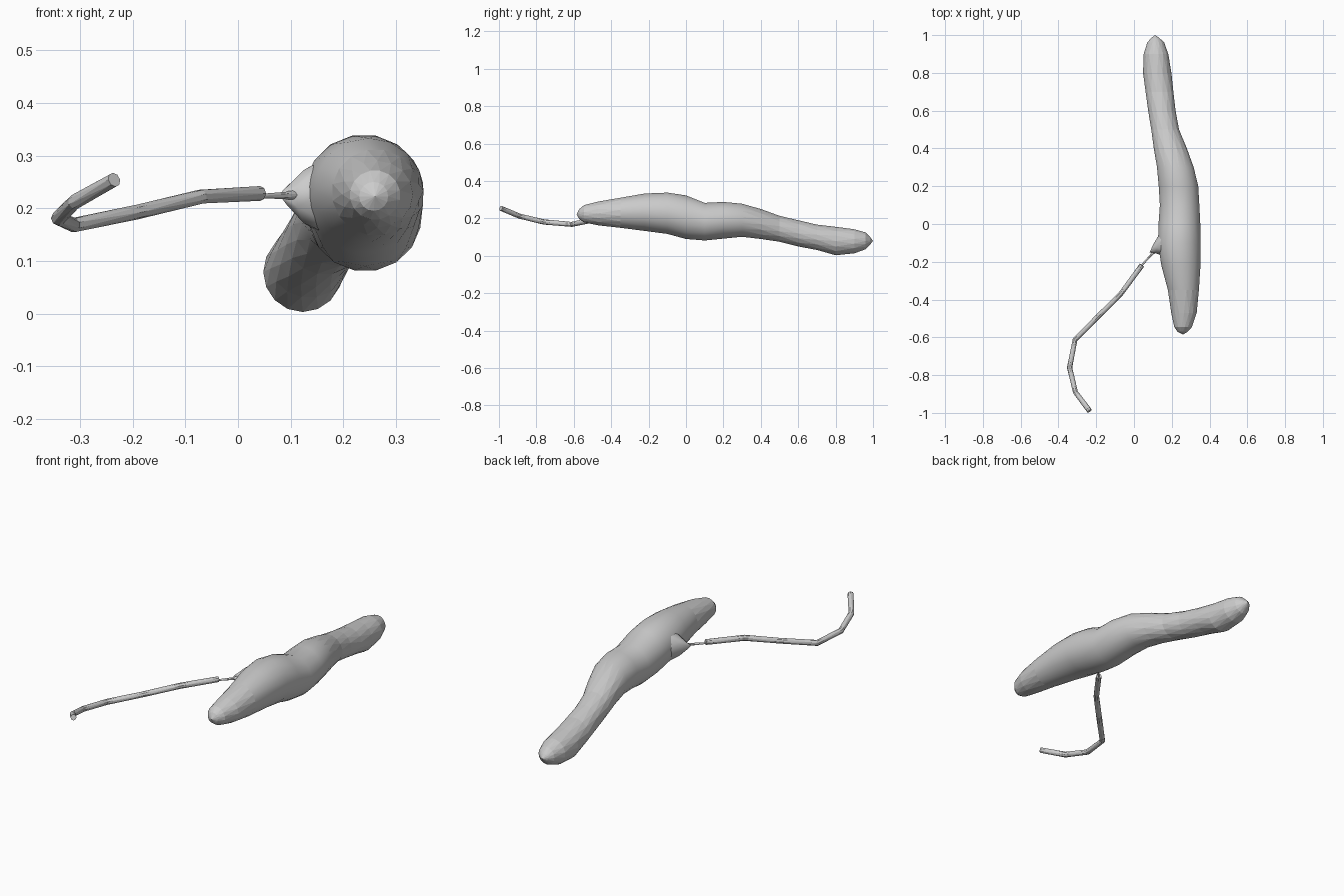
import bpy, bmesh, math
from mathutils import Vector

cube = bpy.data.objects.get("Cube")
if cube:
    bpy.data.objects.remove(cube, do_unlink=True)

grey = bpy.data.materials.new("plain grey")
grey.use_nodes = True
colour = (0.6, 0.6, 0.6, 1)
grey.diffuse_color = colour
grey.node_tree.nodes["Principled BSDF"].inputs["Base Color"].default_value = colour


def finish(bm, name, smooth):
    """Turn the mesh into an object, smooth where the rule says so."""
    bmesh.ops.recalc_face_normals(bm, faces=bm.faces)
    for f in bm.faces:
        f.smooth = smooth(f.calc_center_median())
    mesh = bpy.data.meshes.new(name)
    bm.to_mesh(mesh)
    bm.free()
    mesh.materials.append(grey)
    obj = bpy.data.objects.new(name, mesh)
    bpy.context.collection.objects.link(obj)
    return obj


def loft(name, rings, sides, tips, smooth):
    """Join rings (centre, axis u, axis v) with staggered triangles."""
    bm = bmesh.new()
    loops = []
    for k, (c, u, v) in enumerate(rings):
        angles = [math.tau * (i + (k % 2) / 2) / sides for i in range(sides)]
        loops.append([bm.verts.new(c + u * math.cos(a) + v * math.sin(a)) for a in angles])
    for k in range(len(loops) - 1):
        a, b, odd = loops[k], loops[k + 1], k % 2
        for i in range(sides):
            j = (i + 1) % sides
            if odd:
                bm.faces.new((a[i], b[j], b[i]))
                bm.faces.new((a[i], a[j], b[j]))
            else:
                bm.faces.new((a[i], a[j], b[i]))
                bm.faces.new((a[j], b[j], b[i]))
    for tip, loop in zip(tips, (loops[0], loops[-1])):
        t = bm.verts.new(tip)
        for i in range(sides):
            bm.faces.new((t, loop[i], loop[(i + 1) % sides]))
    return finish(bm, name, smooth)


def tube(name, points, radii, sides):
    """Round tube along a bent path with mitred rings."""
    pts = [Vector(p) for p in points]
    rings = []
    for i, p in enumerate(pts):
        d = (pts[min(i + 1, len(pts) - 1)] - pts[max(i - 1, 0)]).normalized()
        u = d.cross(Vector((0, 0, 1))).normalized()
        rings.append((p, u * radii[i], u.cross(d) * radii[i]))
    return loft(name, rings, sides, (pts[0], pts[-1]), lambda c: False)


# Body outline: y, left x, right x, bottom z, top z
outline = [
    (-0.57, .23, .285, .195, .25), (-0.545, .212, .308, .178, .272),
    (-0.47, .197, .332, .163, .29), (-0.35, .178, .345, .148, .312),
    (-0.22, .145, .352, .133, .333), (-0.1, .125, .353, .115, .34),
    (0, .13, .351, .09, .323), (0.1, .135, .348, .08, .285),
    (0.2, .131, .34, .092, .288), (0.3, .12, .318, .1, .28),
    (0.4, .105, .28, .09, .25), (0.5, .09, .24, .074, .215),
    (0.6, .075, .22, .05, .19), (0.7, .06, .21, .03, .168),
    (0.8, .048, .198, .003, .155), (0.9, .05, .183, .012, .143),
    (0.96, .07, .16, .035, .125), (0.985, .09, .135, .06, .1),
]
rings = [(Vector(((l + r) / 2, y, (b + t) / 2)), Vector(((r - l) / 2, 0, 0)), Vector((0, 0, (t - b) / 2)))
         for y, l, r, b, t in outline]
loft("body", rings, 16, ((.26, -0.585, .222), (.112, 1, .08)),
     lambda c: -0.33 < c.y < 0.36)

# Cone-shaped bump on the flank, ending in a thin stalk
across = Vector((0.45, 1, 0)).normalized()
up = Vector((0, 0, 1))
bump = [(.2, -0.07, .225, .11, .085), (.145, -0.08, .222, .085, .062),
        (.11, -0.105, .223, .05, .03), (.092, -0.13, .225, .026, .012)]
loft("flank_bump", [(Vector((x, y, z)), across * w, up * h) for x, y, z, w, h in bump],
     10, ((.21, -0.07, .225), (.085, -0.145, .225)), lambda c: True)
tube("stalk", [(.12, -0.13, .226), (.09, -0.165, .224), (.035, -0.225, .223)], (.012, .007, .004), 6)

# Long bent tail
tail_path = [(.042, -0.218, .228), (-0.07, -0.37, .222), (-0.19, -0.49, .193), (-0.312, -0.612, .168),
             (-0.341, -0.76, .181), (-0.31, -0.89, .212), (-0.235, -0.99, .254)]
tube("tail", tail_path, (.014,) * 7, 8)
